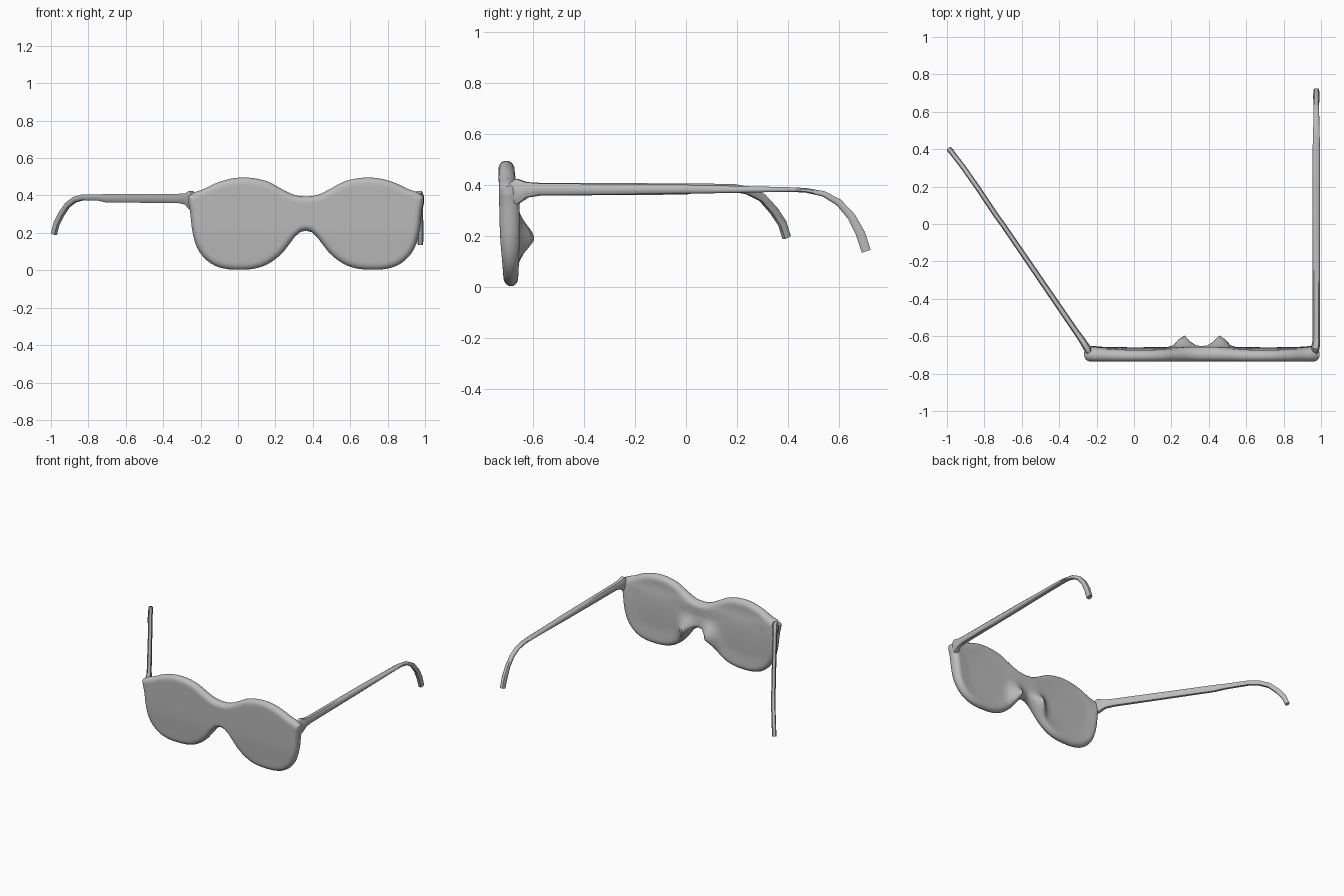
import bpy, bmesh, math
from mathutils import Vector

if "Cube" in bpy.data.objects:
    bpy.data.objects.remove(bpy.data.objects["Cube"])

grey = bpy.data.materials.new("plain grey")
grey.use_nodes = True
COL = (0.5, 0.5, 0.5, 1)
grey.diffuse_color = COL
grey.node_tree.nodes["Principled BSDF"].inputs["Base Color"].default_value = COL


def finish(bm, name, angle):
    bmesh.ops.remove_doubles(bm, verts=bm.verts, dist=0.0004)
    bmesh.ops.recalc_face_normals(bm, faces=bm.faces)
    mesh = bpy.data.meshes.new(name)
    bm.to_mesh(mesh)
    bm.free()
    ob = bpy.data.objects.new(name, mesh)
    bpy.context.collection.objects.link(ob)
    mesh.materials.append(grey)
    bpy.ops.object.select_all(action='DESELECT')
    ob.select_set(True)
    bpy.context.view_layer.objects.active = ob
    bpy.ops.object.shade_smooth_by_angle(angle=math.radians(angle))
    return ob


def curve(pts, x):
    """Smooth curve through points, sampled at x."""
    n = len(pts)
    x = min(max(x, pts[0][0]), pts[-1][0])
    i = next(k for k in range(n - 1) if x <= pts[k + 1][0])

    def slope(k):
        a, b = pts[max(k - 1, 0)], pts[min(k + 1, n - 1)]
        return (b[1] - a[1]) / (b[0] - a[0])
    (x0, y0), (x1, y1) = pts[i], pts[i + 1]
    h = x1 - x0
    t = (x - x0) / h
    return ((2*t**3 - 3*t**2 + 1) * y0 + (t**3 - 2*t**2 + t) * h * slope(i)
            + (3*t**2 - 2*t**3) * y1 + (t**3 - t**2) * h * slope(i + 1))


# Half outline of the front, measured sideways from the bridge
MID, HALF = 0.363, 0.63
TOP = [(-0.06, .40), (0, .395), (.06, .402), (.13, .435), (.2, .473), (.27, .491), (.335, .496),
       (.4, .490), (.48, .466), (.55, .433), (.6, .415), (.63, .395)]
BOTTOM = [(-.045, .2), (0, .212), (.045, .195), (.08, .15), (.13, .088), (.2, .035), (.27, .01),
          (.35, .003), (.43, .008), (.5, .032), (.56, .085), (.595, .155), (.612, .24),
          (.62, .32), (.63, .365)]
FRONT_Y = [(0, -.714), (.1, -.722), (.2, -.730), (.35, -.734), (.5, -.737)]
BACK_Y = [(0, -.660), (.1, -.656), (.25, -.652), (.36, -.656), (.42, -.668), (.5, -.676)]

# Front: one rounded slab with lenses, bridge and nose bumps
COLS, ROWS = 64, 28
us = [HALF * math.sin(math.pi / 2 * (2 * i / COLS - 1)) for i in range(COLS + 1)]
edge = [Vector((u, curve(TOP, abs(u)))) for u in us]
edge += [Vector((u, curve(BOTTOM, abs(u)))) for u in reversed(us)]


def edge_distance(p):
    best = 9
    for a, b in zip(edge, edge[1:] + edge[:1]):
        d = b - a
        t = min(max((p - a).dot(d) / max(d.length_squared, 1e-9), 0), 1)
        best = min(best, (p - a - d * t).length)
    return best


bm = bmesh.new()
front, back = [], []
for u in us:
    hi, lo = curve(TOP, abs(u)), curve(BOTTOM, abs(u))
    fcol, bcol = [], []
    for j in range(ROWS + 1):
        z = lo + (hi - lo) * (0.5 - 0.5 * math.cos(math.pi * j / ROWS))
        d = edge_distance(Vector((u, z)))
        k = min(d / 0.032, 1)
        round_off = math.sqrt(max(0, 1 - (1 - k) ** 2))
        yf, yb = curve(FRONT_Y, z), curve(BACK_Y, z)
        mid, half = (yf + yb) / 2, (yb - yf) / 2 * round_off
        bump = 0.058 * math.exp(-((abs(u) - .098) / .042) ** 2 - ((z - .19) / .07) ** 2)
        dish = 0.008 * min(max(d - .03, 0) / .08, 1)
        fcol.append(bm.verts.new((MID + u, mid - half, z)))
        bcol.append(bm.verts.new((MID + u, mid + half + (bump - dish) * round_off, z)))
    front.append(fcol)
    back.append(bcol)
for side in (front, back):
    for a, b in zip(side, side[1:]):
        for j in range(ROWS):
            bm.faces.new((a[j], a[j + 1], b[j + 1], b[j]))
finish(bm, "front_frame", 60)


# Temple arms: eight-sided rounded bars swept along a path
def arm(name, stations):
    """Each station is x, y, z, width across, height."""
    bm = bmesh.new()
    rings = []
    pts = [Vector(s[:3]) for s in stations]
    for i, s in enumerate(stations):
        t = (pts[min(i + 1, len(pts) - 1)] - pts[max(i - 1, 0)]).normalized()
        across = t.cross(Vector((0, 0, 1))).normalized()
        up = across.cross(t)
        ring = []
        for cx, cz in ((1, .5), (.6, 1), (-.6, 1), (-1, .5),
                       (-1, -.5), (-.6, -1), (.6, -1), (1, -.5)):
            ring.append(bm.verts.new(pts[i] + across * cx * s[3] / 2 + up * cz * s[4] / 2))
        rings.append(ring)
    for a, b in zip(rings, rings[1:]):
        for k in range(8):
            bm.faces.new((a[k], a[(k + 1) % 8], b[(k + 1) % 8], b[k]))
    bm.faces.new(rings[0])
    bm.faces.new(rings[-1])
    finish(bm, name, 50)


arm("left_arm", [
    (.966, -.700, .380, .03, .05), (.970, -.665, .375, .045, .10), (.974, -.63, .382, .042, .06),
    (.975, -.58, .384, .04, .046), (.975, 0, .384, .04, .036), (.975, .40, .383, .04, .018),
    (.975, .47, .380, .036, .018), (.975, .54, .366, .032, .022), (.975, .60, .332, .03, .027),
    (.975, .65, .276, .03, .032), (.975, .685, .21, .034, .037), (.975, .708, .14, .03, .037)])
arm("right_arm", [
    (-.235, -.700, .380, .03, .05), (-.250, -.665, .375, .04, .10), (-.275, -.625, .382, .036, .06),
    (-.31, -.575, .384, .032, .05), (-.70, -.005, .385, .028, .044), (-.74, .05, .389, .028, .034),
    (-.83, .185, .390, .028, .030), (-.872, .245, .378, .028, .029), (-.91, .30, .35, .028, .03),
    (-.945, .345, .30, .028, .032), (-.97, .378, .25, .028, .032), (-.984, .395, .195, .03, .03)])
